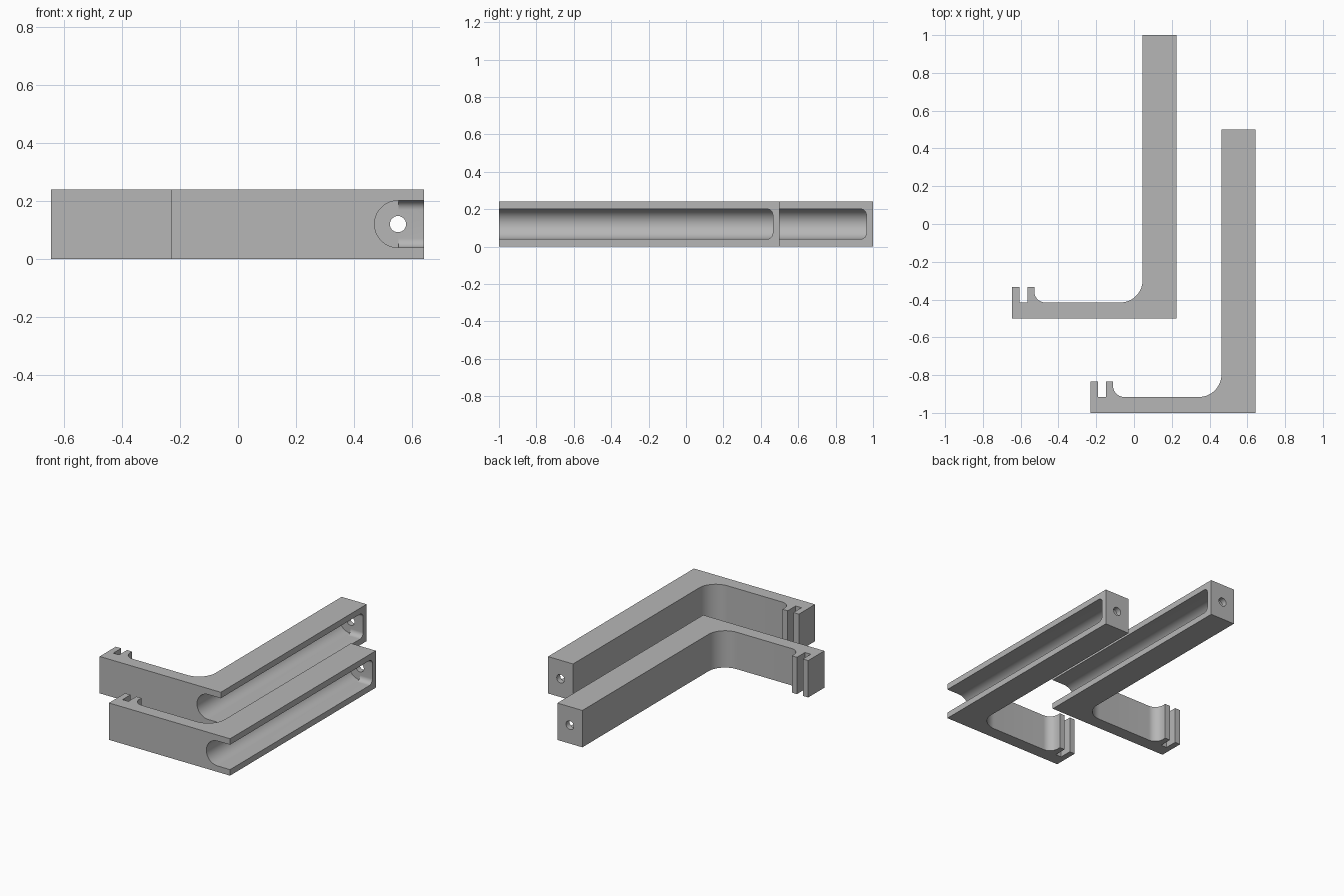
import bpy, bmesh, math
from mathutils import Vector

if "Cube" in bpy.data.objects:
    bpy.data.objects.remove(bpy.data.objects["Cube"])

H = 0.24                      # bracket height
OFFSET = (-0.417, 0.5, 0.0)   # step from one bracket to its twin

grey = bpy.data.materials.new("grey")
grey.diffuse_color = (0.47, 0.47, 0.47, 1)
grey.use_nodes = True
grey.node_tree.nodes["Principled BSDF"].inputs["Base Color"].default_value = grey.diffuse_color


def arc(cx, cy, r, a0, a1, n=14):
    """Points on an arc, angles in degrees."""
    return [(cx + r * math.cos(math.radians(a0 + (a1 - a0) * i / n)),
             cy + r * math.sin(math.radians(a0 + (a1 - a0) * i / n)))
            for i in range(n + 1)]


def prism(name, pts, place, depth):
    """Extrude a 2D outline; place maps (u, v) to 3D, depth is the extrusion vector."""
    bm = bmesh.new()
    face = bm.faces.new([bm.verts.new(place(u, v)) for u, v in pts])
    ext = bmesh.ops.extrude_face_region(bm, geom=[face])
    moved = [g for g in ext["geom"] if isinstance(g, bmesh.types.BMVert)]
    bmesh.ops.translate(bm, verts=moved, vec=Vector(depth))
    bmesh.ops.recalc_face_normals(bm, faces=bm.faces)
    mesh = bpy.data.meshes.new(name)
    bm.to_mesh(mesh)
    bm.free()
    obj = bpy.data.objects.new(name, mesh)
    bpy.context.collection.objects.link(obj)
    return obj


# L-shaped body: long leg, filleted corner, short arm with a slotted tip
L, R, F, B, TOP = -0.229, 0.643, -1.0, 0.5, -0.834
ARM, LEG, RF, RS = -0.916, 0.463, 0.12, 0.06
outline = [(L, F), (R, F), (R, B), (LEG, B)]
outline += arc(LEG - RF, ARM + RF, RF, 0, -90)
outline += arc(-0.111 + RS, ARM + RS, RS, 270, 180)
outline += [(-0.111, TOP), (-0.148, TOP), (-0.148, ARM),
            (-0.190, ARM), (-0.190, TOP), (L, TOP)]
bracket = prism("bracket", outline, lambda u, v: (u, v, 0), (0, 0, H))
bracket.data.materials.append(grey)

# Channel along the leg: round inner side, open outer side, rounded far corners
CX, CZ, CR, END, CF = 0.553, 0.12, 0.081, 0.464, 0.032
slab = [(F - 0.1, CZ - CR)] + arc(END - CF, CZ - CR + CF, CF, -90, 0, 10)
slab += arc(END - CF, CZ + CR - CF, CF, 0, 90, 10) + [(F - 0.1, CZ + CR)]
half = arc(CX, CZ, CR, 90, 270, 32)
cutters = [
    prism("channel_cutter", slab, lambda u, v: (CX, u, v), (0.2, 0, 0)),
    prism("channel_round_cutter", half + [(CX + 0.001, CZ - CR), (CX + 0.001, CZ + CR)],
          lambda u, v: (u, F - 0.1, v), (0, END - F + 0.1, 0)),
    # screw hole through the end wall
    prism("hole_cutter", arc(CX, CZ, 0.028, 0, 360, 28)[:-1],
          lambda u, v: (u, 0.3, v), (0, 0.4, 0)),
]

bpy.context.view_layer.objects.active = bracket
for c in cutters:
    c.hide_render = True
    mod = bracket.modifiers.new(c.name, "BOOLEAN")
    mod.operation, mod.solver, mod.object = "DIFFERENCE", "EXACT", c
    bpy.ops.object.modifier_apply(modifier=mod.name)
for c in cutters:
    bpy.data.objects.remove(c)

bpy.ops.object.select_all(action="DESELECT")
bracket.select_set(True)
bpy.ops.object.shade_smooth_by_angle(angle=math.radians(30))

# Matching second bracket
twin = bracket.copy()
twin.data = bracket.data.copy()
twin.name = "second_bracket"
twin.location = OFFSET
bpy.context.collection.objects.link(twin)
